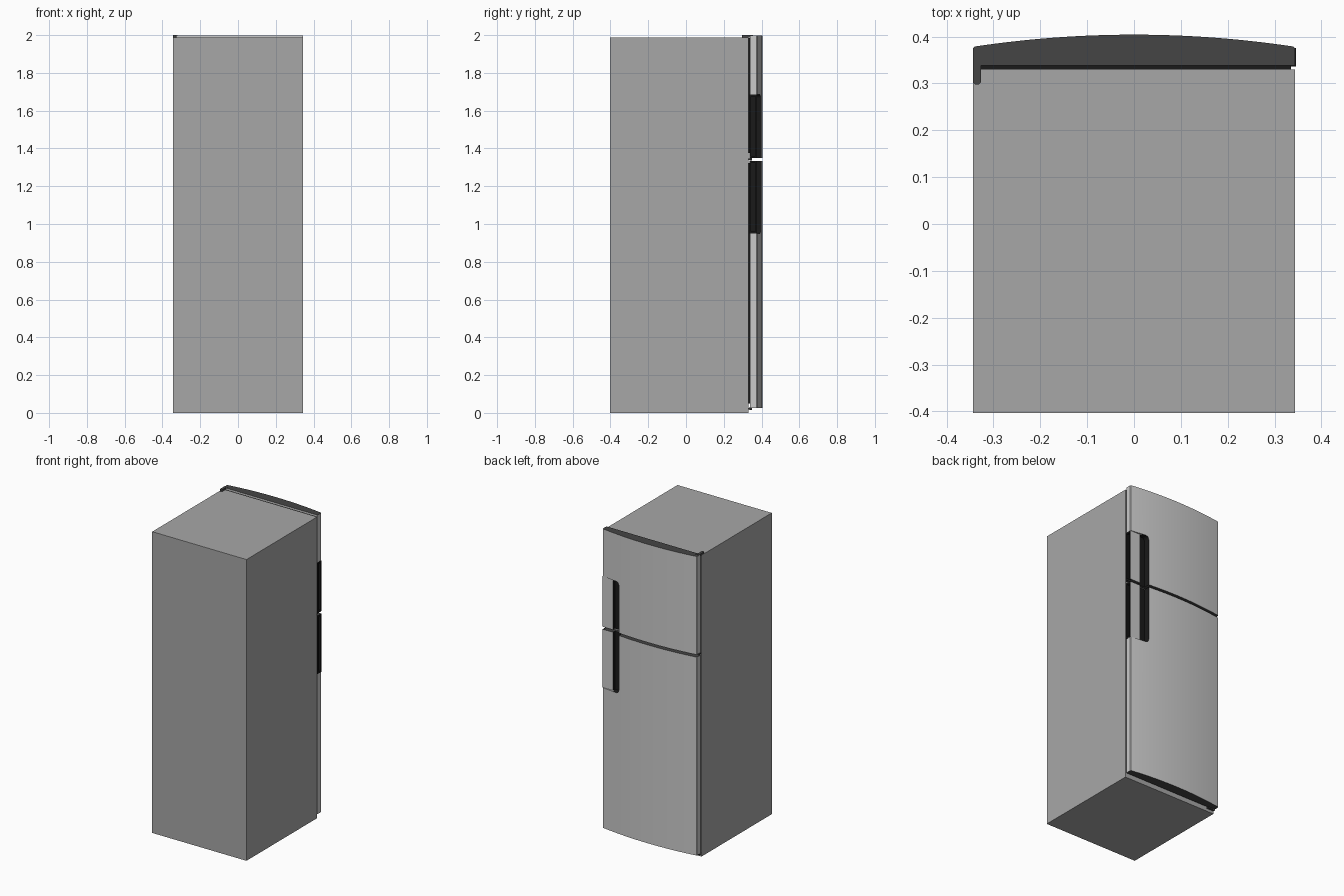
import bpy, bmesh, math

if "Cube" in bpy.data.objects:
    bpy.data.objects.remove(bpy.data.objects["Cube"])


def material(name, c):
    m = bpy.data.materials.new(name)
    m.diffuse_color = (*c, 1)
    m.use_nodes = True
    m.node_tree.nodes["Principled BSDF"].inputs["Base Color"].default_value = m.diffuse_color
    return m


GREY = material("cabinet_grey", (0.39, 0.39, 0.39))
STEEL = material("steel", (0.85, 0.86, 0.87))
TRIM = material("dark_trim", (0.06, 0.06, 0.06))
BLACK = material("black_plastic", (0.01, 0.01, 0.01))


def prism(name, pts, a, b, axis="z", mats=()):
    """Extrude a 2D outline from a to b: axis z uses (x, y), axis y uses (x, z)."""
    place = (lambda p, t: (p[0], p[1], t)) if axis == "z" else (lambda p, t: (p[0], t, p[1]))
    bm = bmesh.new()
    lo = [bm.verts.new(place(p, a)) for p in pts]
    hi = [bm.verts.new(place(p, b)) for p in pts]
    bm.faces.new(lo)
    bm.faces.new(hi[::-1])
    n = len(pts)
    for i in range(n):
        bm.faces.new((lo[i], lo[(i + 1) % n], hi[(i + 1) % n], hi[i]))
    bmesh.ops.recalc_face_normals(bm, faces=bm.faces)
    me = bpy.data.meshes.new(name)
    bm.to_mesh(me)
    bm.free()
    for m in mats:
        me.materials.append(m)
    ob = bpy.data.objects.new(name, me)
    bpy.context.collection.objects.link(ob)
    return ob


def box(name, x, y, z, mats=()):
    return prism(name, [(x[0], y[0]), (x[1], y[0]), (x[1], y[1]), (x[0], y[1])], *z, mats=mats)


def activate(ob):
    bpy.ops.object.select_all(action="DESELECT")
    ob.select_set(True)
    bpy.context.view_layer.objects.active = ob


def arc(cx, cy, r, a0, a1, n=8):
    return [(cx + r * math.cos(math.radians(a0 + (a1 - a0) * i / n)),
             cy + r * math.sin(math.radians(a0 + (a1 - a0) * i / n))) for i in range(n + 1)]


W = 0.344

# Cabinet
box("cabinet", (-W, W), (-0.403, 0.33), (0, 1.988), [GREY])

# Bowed door outline with small chamfered vertical corners
xs = [W - 0.004 - (2 * W - 0.008) * i / 32 for i in range(33)]
front = [(x, 0.378 + 0.026 * (1 - (x / W) ** 2)) for x in xs]
outline = [(-W, 0.338), (W, 0.338), (W, 0.374)] + front + [(-W, 0.374)]

# Cutters shared by both doors: flat grip panel, then slot with rounded inner corners
slot = ([(0.27, 0.95), (0.27, 1.685)] + arc(0.237, 1.663, 0.022, 90, 180)
        + arc(0.237, 0.972, 0.022, 180, 270))
cutters = [
    box("panel_cutter", (0.26, 0.37), (0.3765, 0.43), (0.95, 1.685), [STEEL]),
    prism("slot_cutter", slot, 0.355, 0.44, "y", [BLACK]),
]
for c in cutters:
    c.hide_render = True

for label, z0, z1, h0, h1 in (("lower", 0.025, 1.334, 0.95, 1.334),
                              ("upper", 1.35, 1.998, 1.35, 1.685)):
    # Door with dark end caps
    door = prism(label + "_door", outline, z0, z1, mats=[STEEL, TRIM])
    for f in door.data.polygons:
        f.material_index = int(abs(f.normal.z) > 0.9)
    activate(door)
    pocket = box("pocket_cutter", (0.325, 0.37), (0.343, 0.370), (h0 + 0.01, h1 - 0.01), [BLACK])
    for c in cutters + [pocket]:
        mod = door.modifiers.new("cut", "BOOLEAN")
        mod.object = c
        mod.operation = "DIFFERENCE"
        mod.solver = "EXACT"
        mod.material_mode = "TRANSFER"
        bpy.ops.object.modifier_apply(modifier=mod.name)
    bpy.data.objects.remove(pocket)
    bpy.ops.object.shade_smooth_by_angle(angle=math.radians(30))

    # Gasket between door and cabinet
    box(label + "_gasket", (-0.335, 0.335), (0.329, 0.339), (z0 + 0.025, z1 - 0.012), [BLACK])

    # Black frame around the pocket on the door edge
    for side, y, z in (("back", (0.336, 0.344), (h0, h1)), ("front", (0.369, 0.3755), (h0, h1)),
                       ("bottom", (0.344, 0.369), (h0, h0 + 0.011)),
                       ("top", (0.344, 0.369), (h1 - 0.011, h1))):
        box(f"{label}_handle_frame_{side}", (0.335, 0.3452), y, z, [BLACK])

for c in cutters:
    bpy.data.objects.remove(c)

# Top hinge: rounded arm on the cabinet and a plate over the door
arm = arc(-0.335, 0.306, 0.009, 180, 360) + arc(-0.335, 0.346, 0.009, 0, 180)
prism("top_hinge_arm", arm, 1.987, 2.0, mats=[TRIM])
box("top_hinge_plate", (-0.344, -0.317), (0.339, 0.355), (1.99, 1.9995), [TRIM])

# Middle and bottom hinge brackets
for label, z in (("middle", 1.339), ("bottom", 0.018)):
    box(label + "_hinge", (-0.344, -0.29), (0.329, 0.345), (z, z + 0.007), [TRIM])
    prism(label + "_hinge_pin", arc(-0.335, 0.343, 0.006, 0, 330, 11), z - 0.003, z + 0.013, mats=[TRIM])
